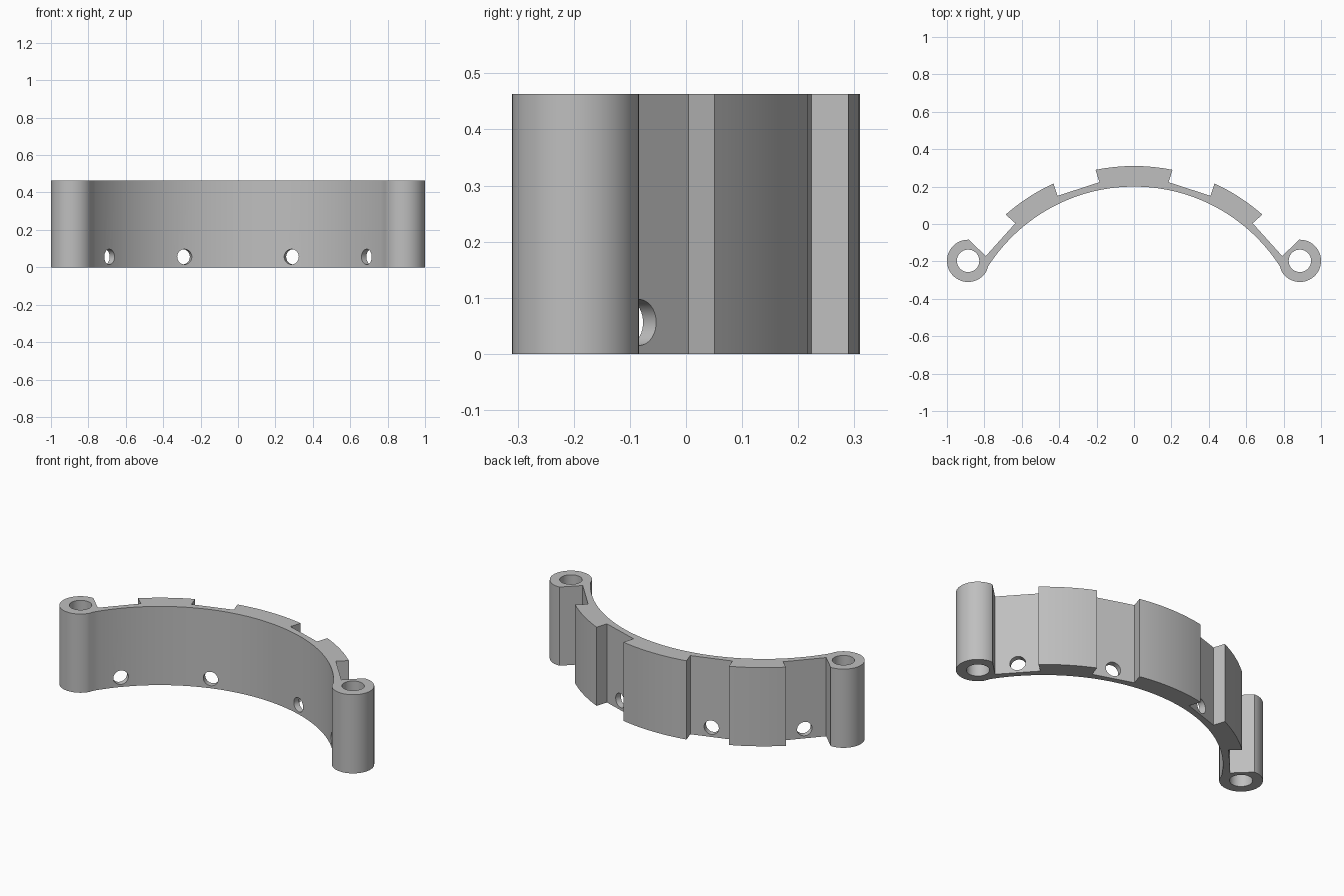
import bpy, bmesh
from math import sin, cos, radians, atan2, degrees
from mathutils import Vector, Matrix

cube = bpy.data.objects.get("Cube")
if cube:
    bpy.data.objects.remove(cube, do_unlink=True)

HEIGHT = 0.463
CENTRE = Vector((0, -0.726))          # centre of the concentric arcs
R_IN, R_OUT, R_FLOOR = 0.926, 1.036, 0.96
SLOTS = (18, 48)                      # slot directions, degrees from the back
SLOT_HALF = 0.118
BOSS, BOSS_R, BORE_R = Vector((0.887, -0.197)), 0.113, 0.06
HOLE_Z, HOLE_R = 0.056, 0.041

grey = bpy.data.materials.new("plain_grey")
grey.use_nodes = True
colour = (0.52, 0.52, 0.52, 1)
grey.diffuse_color = colour
grey.node_tree.nodes["Principled BSDF"].inputs["Base Color"].default_value = colour


def radial(deg):
    return Vector((sin(radians(deg)), cos(radians(deg))))


def arc(radius, start, end, steps):
    return [CENTRE + radius * radial(start + (end - start) * i / steps)
            for i in range(steps + 1)]


def slot_corner(deg, side):
    out = radial(deg)
    return CENTRE + R_FLOOR * out + side * SLOT_HALF * Vector((out.y, -out.x))


def pad_edge(deg, side):
    # angle at which a slot wall meets the outer arc
    across = (R_OUT ** 2 - SLOT_HALF ** 2) ** 0.5
    return deg + side * degrees(atan2(SLOT_HALF, across))


# Right half of the cross-section, from inner apex around to the outer apex
to_boss = BOSS - CENTRE
boss_deg = degrees(atan2(to_boss.x, to_boss.y))
half = arc(R_IN, 0, boss_deg, 32)[:-1]
start = 270 - boss_deg
for i in range(41):
    a = radians(start + (452 - start) * i / 40)
    half.append(BOSS + BOSS_R * Vector((cos(a), sin(a))))
near, far = SLOTS
half += [slot_corner(far, 1), slot_corner(far, -1)]
half += arc(R_OUT, pad_edge(far, -1), pad_edge(near, 1), 10)
half += [slot_corner(near, 1), slot_corner(near, -1)]
half += arc(R_OUT, pad_edge(near, -1), 0, 8)
outline = half + [Vector((-p.x, p.y)) for p in reversed(half[1:-1])]

# Bracket body
bm = bmesh.new()
base = bm.faces.new([bm.verts.new((p.x, p.y, 0)) for p in outline])
top = bmesh.ops.extrude_face_region(bm, geom=[base])["geom"]
bmesh.ops.translate(bm, vec=(0, 0, HEIGHT),
                    verts=[v for v in top if isinstance(v, bmesh.types.BMVert)])
bmesh.ops.recalc_face_normals(bm, faces=bm.faces)
mesh = bpy.data.meshes.new("curved_bracket")
bm.to_mesh(mesh)
bm.free()
mesh.materials.append(grey)
bracket = bpy.data.objects.new("curved_bracket", mesh)
bpy.context.collection.objects.link(bracket)

# Cutters: hinge bores and radial holes through the slot floors
bm = bmesh.new()


def cylinder(radius, depth, matrix):
    bmesh.ops.create_cone(bm, cap_ends=True, segments=40, radius1=radius,
                          radius2=radius, depth=depth, matrix=matrix)


for side in (-1, 1):
    cylinder(BORE_R, 1, Matrix.Translation((side * BOSS.x, BOSS.y, HEIGHT / 2)))
    for deg in SLOTS:
        out = radial(side * deg)
        spot = CENTRE + 0.95 * out
        turn = Vector((out.x, out.y, 0)).to_track_quat('Z', 'Y').to_matrix().to_4x4()
        cylinder(HOLE_R, 0.2, Matrix.Translation((spot.x, spot.y, HOLE_Z)) @ turn)
cut_mesh = bpy.data.meshes.new("hole_cutter")
bm.to_mesh(cut_mesh)
bm.free()
cut_mesh.materials.append(grey)
cutter = bpy.data.objects.new("hole_cutter", cut_mesh)
cutter.hide_render = True
bpy.context.collection.objects.link(cutter)

cut = bracket.modifiers.new("holes", 'BOOLEAN')
cut.operation = 'DIFFERENCE'
cut.solver = 'EXACT'
cut.object = cutter
bpy.ops.object.select_all(action='DESELECT')
bpy.context.view_layer.objects.active = bracket
bracket.select_set(True)
bpy.ops.object.modifier_apply(modifier=cut.name)
bpy.data.objects.remove(cutter, do_unlink=True)
bpy.ops.object.shade_smooth_by_angle(angle=radians(30))
